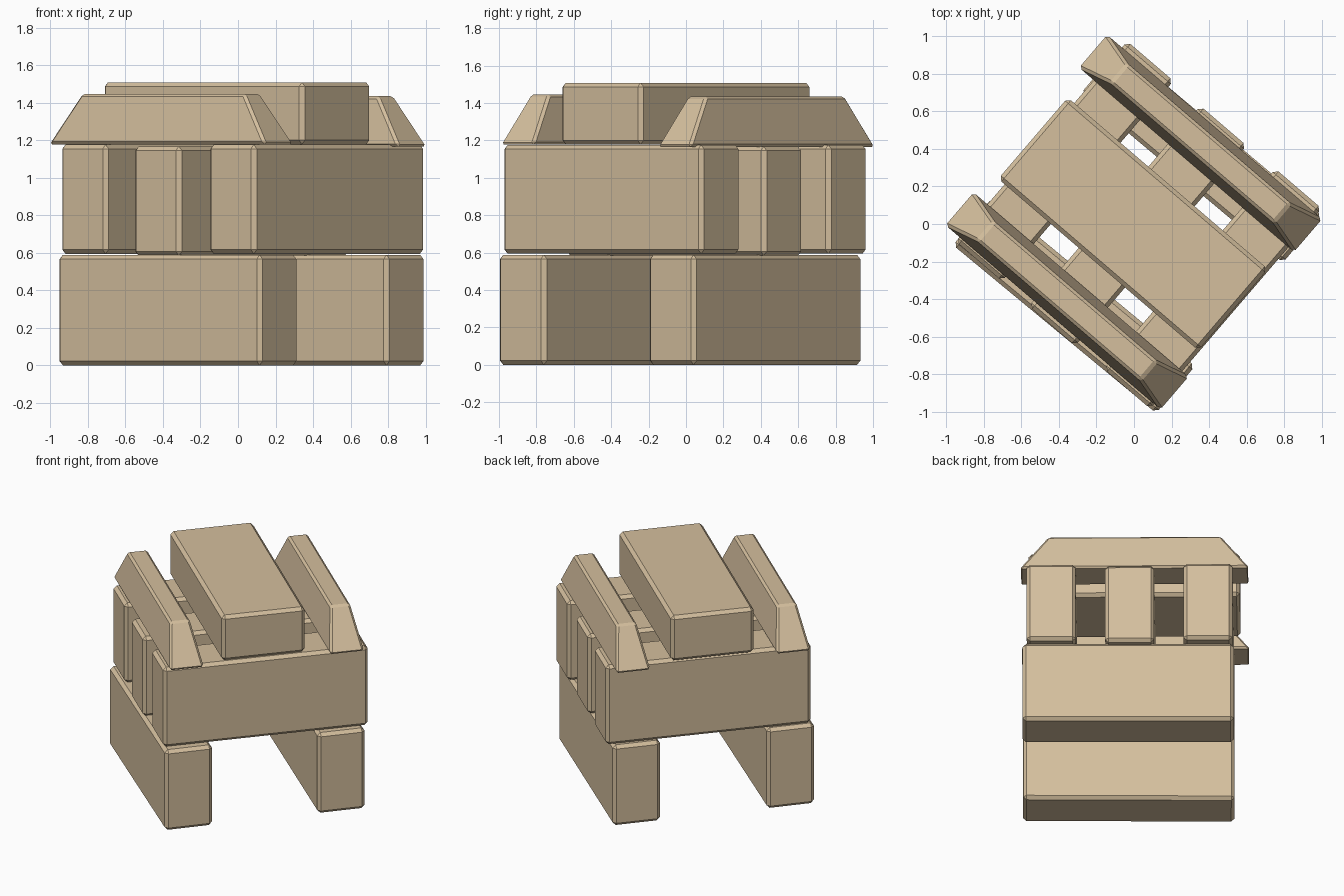
import bpy, bmesh
from math import radians

if "Cube" in bpy.data.objects:
    bpy.data.objects.remove(bpy.data.objects["Cube"])

wood = bpy.data.materials.new("wood")
wood.diffuse_color = (0.66, 0.52, 0.34, 1)
wood.use_nodes = True
wood.node_tree.nodes["Principled BSDF"].inputs["Base Color"].default_value = wood.diffuse_color


def beam(name, x, y, z0, z1, length, width, angle, end_inset=0, side_inset=0, chamfer=0.022):
    """Chamfered beam lying along local x; insets taper its top face."""
    bm = bmesh.new()
    bmesh.ops.create_cube(bm, size=1)
    for v in bm.verts:
        top = v.co.z > 0
        v.co.x *= length - (2 * end_inset if top else 0)
        v.co.y *= width - (2 * side_inset if top else 0)
        v.co.z = z1 - z0 if top else 0
    bmesh.ops.bevel(bm, geom=bm.edges[:], offset=chamfer, segments=1,
                    affect='EDGES', profile=0.5)
    mesh = bpy.data.meshes.new(name)
    bm.to_mesh(mesh)
    bm.free()
    mesh.materials.append(wood)
    obj = bpy.data.objects.new(name, mesh)
    obj.location = (x, y, z0)
    obj.rotation_euler.z = radians(angle)
    bpy.context.collection.objects.link(obj)
    return obj


L, W = 1.405, 0.325

# Two base beams
beam("base_beam_front", -0.32, -0.435, 0, 0.588, L, W, -39.6)
beam("base_beam_back", 0.36, 0.37, 0, 0.588, L, W, -40)

# Three cross beams
beam("cross_beam_left", -0.37, 0.335, 0.594, 1.176, L, W, 49.4)
beam("cross_beam_middle", 0.02, -0.01, 0.584, 1.167, L, W, 49.4)
beam("cross_beam_right", 0.42, -0.345, 0.594, 1.176, L, W, 49.4)

# Wide flat beam on top
beam("top_block", -0.005, 0.0, 1.178, 1.508, L, 0.57, -40.6)

# Tapered rails either side of the top beam
beam("top_rail_front", -0.357, -0.41, 1.178, 1.446, 1.525, 0.235, -40.6, 0.19, 0.05, 0.014)
beam("top_rail_back", 0.355, 0.43, 1.166, 1.434, 1.525, 0.235, -40.6, 0.19, 0.05, 0.014)
